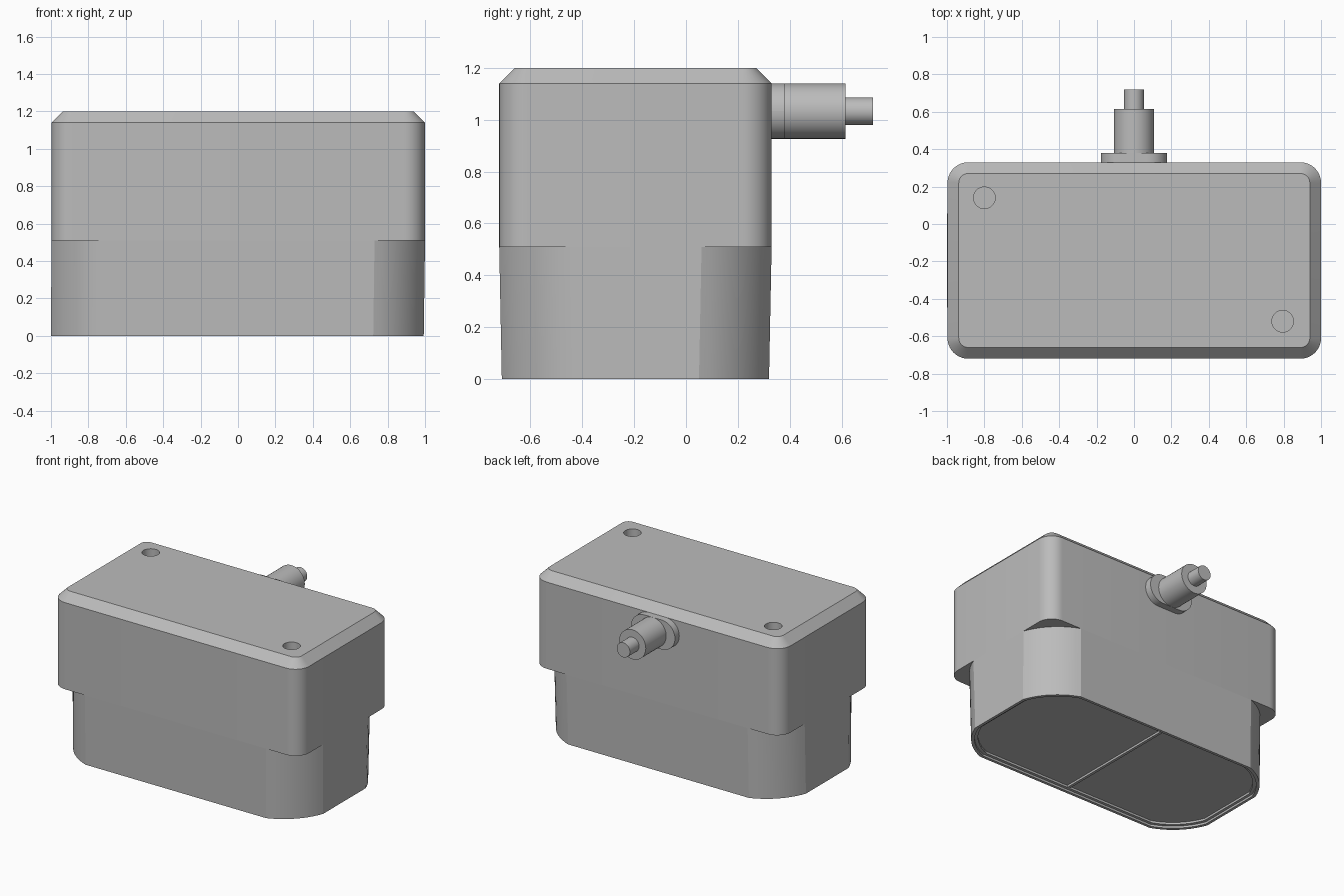
import bpy, bmesh
from math import sin, cos, pi, radians
from mathutils import Matrix

if "Cube" in bpy.data.objects:
    bpy.data.objects.remove(bpy.data.objects["Cube"])

grey = bpy.data.materials.new("housing grey")
grey.use_nodes = True
COLOUR = (0.5, 0.5, 0.5, 1)
grey.diffuse_color = COLOUR
grey.node_tree.nodes["Principled BSDF"].inputs["Base Color"].default_value = COLOUR


def outline(x0, x1, y0, y1, cut, span=90, steps=10):
    """Rectangle whose corners, cut back by `cut`, are arcs of `span` degrees."""
    half = radians(span) / 2
    radius = cut * 2 ** 0.5 / 2 / sin(half)
    points = []
    corners = [(x1, y1, 1, 1), (x0, y1, -1, 1), (x0, y0, -1, -1), (x1, y0, 1, -1)]
    for i, (cx, cy, sx, sy) in enumerate(corners):
        mid = pi / 4 + i * pi / 2
        back = radius * cos(half) / 2 ** 0.5
        ox, oy = cx - sx * (cut / 2 + back), cy - sy * (cut / 2 + back)
        for k in range(steps + 1):
            a = mid - half + 2 * half * k / steps
            points.append((ox + radius * cos(a), oy + radius * sin(a)))
    return points


def finish(name, bm, angle=20):
    bmesh.ops.recalc_face_normals(bm, faces=bm.faces)
    mesh = bpy.data.meshes.new(name)
    bm.to_mesh(mesh)
    bm.free()
    mesh.materials.append(grey)
    obj = bpy.data.objects.new(name, mesh)
    bpy.context.collection.objects.link(obj)
    smooth(obj, angle)
    return obj


def smooth(obj, angle=20):
    bpy.ops.object.select_all(action="DESELECT")
    obj.select_set(True)
    bpy.context.view_layer.objects.active = obj
    bpy.ops.object.shade_smooth_by_angle(angle=radians(angle))


def loft(name, layers, matrix=Matrix(), angle=20):
    """Skin a stack of (outline, height) layers and cap both ends."""
    bm = bmesh.new()
    rings = [[bm.verts.new(matrix @ Matrix.Translation((x, y, z)).translation)
              for x, y in pts] for pts, z in layers]
    for low, high in zip(rings, rings[1:]):
        for i in range(len(low)):
            j = (i + 1) % len(low)
            bm.faces.new((low[i], low[j], high[j], high[i]))
    bm.faces.new(rings[0])
    bm.faces.new(rings[-1])
    return finish(name, bm, angle)


def cylinder(name, radius, depth, matrix):
    bm = bmesh.new()
    bmesh.ops.create_cone(bm, cap_ends=True, segments=40, radius1=radius,
                          radius2=radius, depth=depth, matrix=matrix)
    return finish(name, bm)


# Upper housing with rounded corners and a bevelled lid
wall = outline(-0.997, 1, -0.72, 0.33, 0.11)
lid = outline(-0.937, 0.94, -0.66, 0.27, 0.05)
upper = loft("upper_housing", [(wall, 0.51), (wall, 1.14), (lid, 1.2)])

# Two blind mounting holes in the lid
for x, y in ((-0.8, 0.14), (0.795, -0.52)):
    cutter = cylinder("hole_cutter", 0.058, 0.5, Matrix.Translation((x, y, 1.2)))
    cutter.hide_render = True
    mod = upper.modifiers.new("hole", "BOOLEAN")
    mod.operation = "DIFFERENCE"
    mod.solver = "EXACT"
    mod.object = cutter
    bpy.context.view_layer.objects.active = upper
    bpy.ops.object.modifier_apply(modifier=mod.name)
    bpy.data.objects.remove(cutter)
smooth(upper)


# Lower housing: broad shallow corner arcs, slight taper, stepped recess below
def foot(inset, cut):
    return outline(-1 + inset, 0.993 - inset, -0.71 + inset, 0.32 - inset, cut, 50)


shoulder = outline(-0.997, 1, -0.72, 0.33, 0.27, 50)
loft("lower_housing", [(shoulder, 0.51), (foot(0, 0.27), 0), (foot(0.02, 0.26), 0),
                       (foot(0.02, 0.26), 0.015), (foot(0.04, 0.25), 0.015),
                       (foot(0.04, 0.25), 0.03)], angle=15)

# Thin rib dividing the underside panels
bm = bmesh.new()
bmesh.ops.create_cube(bm, size=1, matrix=Matrix.Translation((0, -0.195, 0.0225))
                      @ Matrix.Diagonal((0.02, 0.95, 0.015, 1)))
finish("panel_divider", bm)

# Cable connector on the back: stadium flange, sleeve and cable stub
AXIS_Z = 1.033
facing_back = Matrix.Rotation(-pi / 2, 4, "X")
flange = outline(-0.177, 0.177, -0.107, 0.107, 0.1069)
loft("connector_flange", [(flange, 0.32), (flange, 0.38)],
     Matrix.Translation((0, 0, AXIS_Z)) @ facing_back)
for name, radius, start, end in (("connector_sleeve", 0.107, 0.37, 0.615),
                                 ("cable_stub", 0.053, 0.6, 0.72)):
    cylinder(name, radius, end - start,
             Matrix.Translation((0, (start + end) / 2, AXIS_Z)) @ facing_back)
